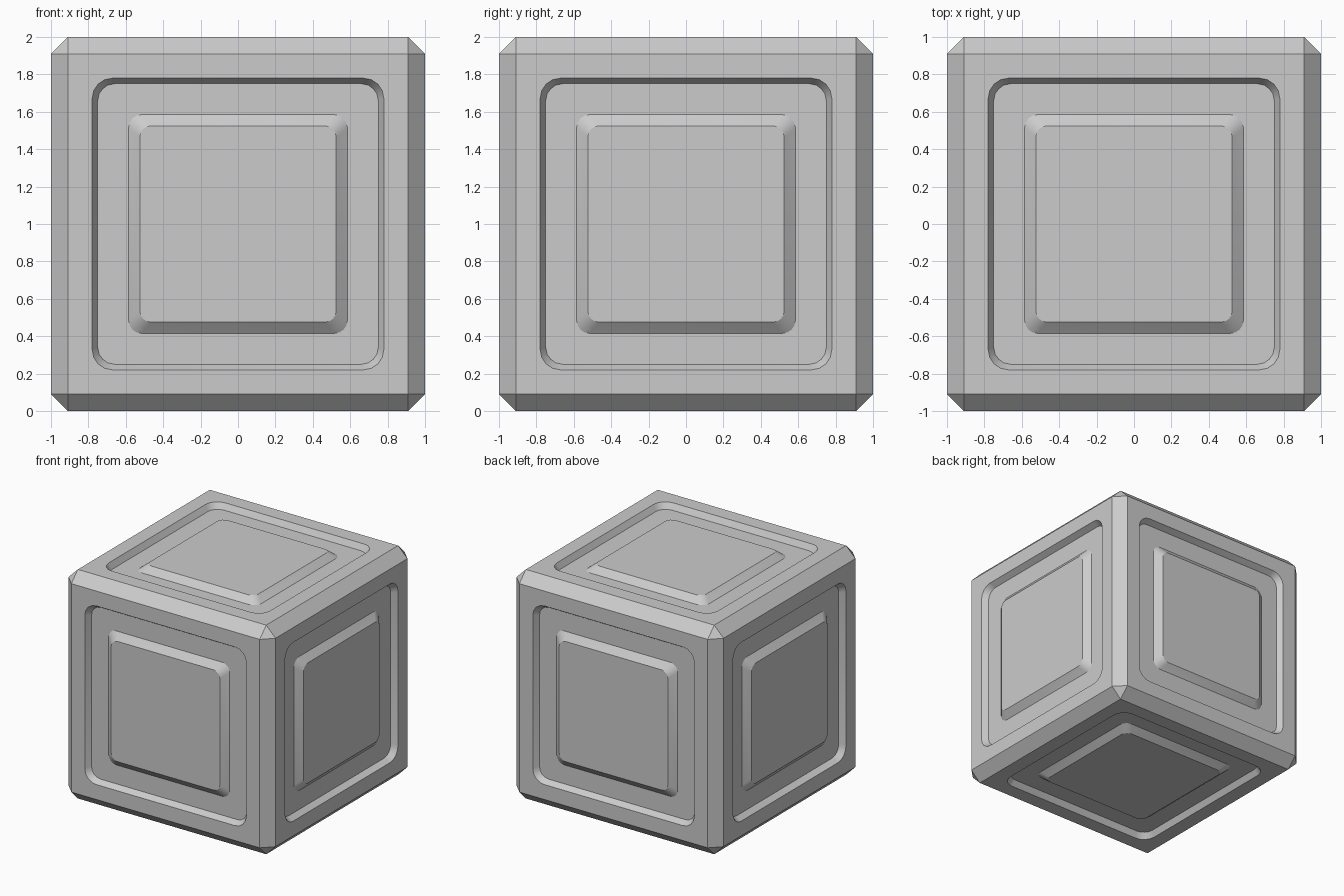
import bpy, bmesh, math
from mathutils import Vector

if "Cube" in bpy.data.objects:
    bpy.data.objects.remove(bpy.data.objects["Cube"])

CHAMFER = 0.09
SEG = 4            # steps per rounded corner
# half width, corner radius, height above the cube face
RINGS = [
    (0.78, 0.11, 0.0),     # recess rim
    (0.75, 0.09, -0.05),   # recess floor, outer
    (0.585, 0.07, -0.05),  # raised panel base
    (0.525, 0.06, 0.0),    # raised panel top
]


def rounded_square(half, radius):
    """Points of a rounded square, counter-clockwise from the +u+v corner."""
    pts = []
    for k in range(4):
        mid = math.pi / 4 + k * math.pi / 2
        cu = math.copysign(half - radius, math.cos(mid))
        cv = math.copysign(half - radius, math.sin(mid))
        for i in range(SEG + 1):
            a = (k + i / SEG) * math.pi / 2
            pts.append((cu + radius * math.cos(a), cv + radius * math.sin(a)))
    return pts


# Chamfered cube
bm = bmesh.new()
bmesh.ops.create_cube(bm, size=2)
bmesh.ops.bevel(bm, geom=bm.edges[:], offset=CHAMFER, offset_type='OFFSET',
                segments=1, profile=0.5, affect='EDGES')
bm.normal_update()


def add_panel(face):
    """Replace a plain face by a frame, recess and raised panel."""
    n = face.normal.copy()
    n = Vector([round(c) for c in n])
    u = Vector((n.y, n.z, n.x))
    v = n.cross(u)
    corners = sorted(face.verts, key=lambda p: math.atan2(p.co.dot(v), p.co.dot(u)) % math.tau)
    bm.faces.remove(face)
    loops = [[bm.verts.new(u * a + v * b + n * (1 + h)) for a, b in rounded_square(half, r)]
             for half, r, h in RINGS]
    count = len(loops[0])
    # Flat frame around the recess
    rim = loops[0]
    for k in range(4):
        s = k * (SEG + 1)
        for i in range(SEG):
            bm.faces.new((corners[k], rim[s + i + 1], rim[s + i]))
        bm.faces.new((corners[k], corners[(k + 1) % 4], rim[(s + SEG + 1) % count], rim[s + SEG]))
    # Recess wall, floor and panel sides
    for outer, inner in zip(loops, loops[1:]):
        for i in range(count):
            j = (i + 1) % count
            bm.faces.new((outer[i], outer[j], inner[j], inner[i]))
    bm.faces.new(loops[-1])


for f in [f for f in bm.faces if f.calc_area() > 1]:
    add_panel(f)

bmesh.ops.recalc_face_normals(bm, faces=bm.faces[:])
bmesh.ops.translate(bm, verts=bm.verts[:], vec=(0, 0, 1))
mesh = bpy.data.meshes.new("panelled_crate")
bm.to_mesh(mesh)
bm.free()
crate = bpy.data.objects.new("panelled_crate", mesh)
bpy.context.collection.objects.link(crate)

# Smooth rounded corners, keep edges sharp
bpy.context.view_layer.objects.active = crate
crate.select_set(True)
bpy.ops.object.shade_smooth_by_angle(angle=math.radians(30))
